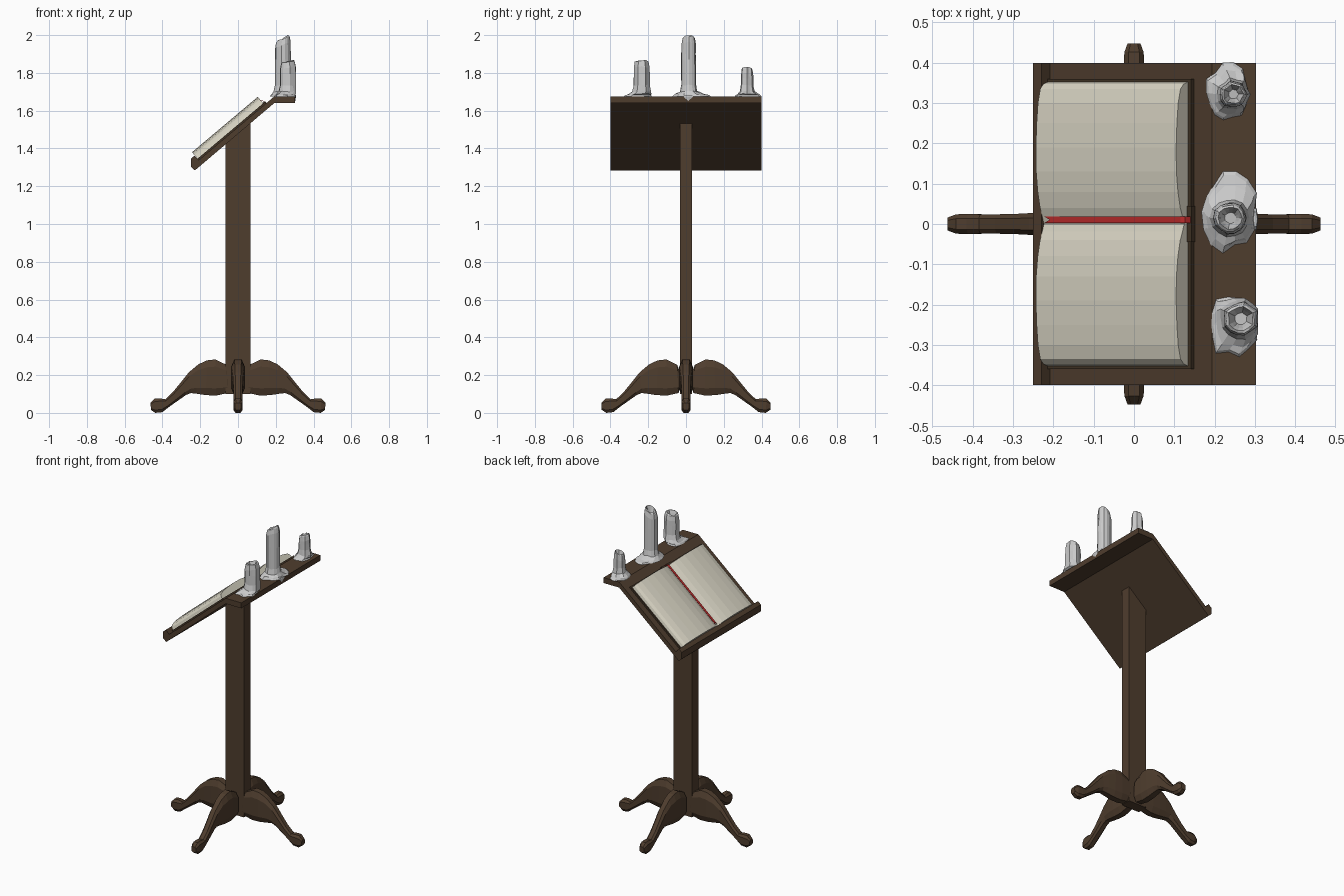
import bpy, bmesh, math, random
from mathutils import Vector

if "Cube" in bpy.data.objects:
    bpy.data.objects.remove(bpy.data.objects["Cube"])


def material(name, rgb):
    m = bpy.data.materials.new(name)
    m.diffuse_color = (*rgb, 1)
    m.use_nodes = True
    m.node_tree.nodes["Principled BSDF"].inputs["Base Color"].default_value = m.diffuse_color
    return m


WOOD = material("dark_wood", (0.078, 0.047, 0.027))
LEATHER = material("book_leather", (0.055, 0.035, 0.02))
PAPER = material("paper", (0.69, 0.66, 0.55))
RED = material("red_cloth", (0.5, 0.025, 0.025))


def build(name, verts, faces, mat=None):
    bm = bmesh.new()
    vs = [bm.verts.new(v) for v in verts]
    for f in faces:
        bm.faces.new([vs[i] for i in f])
    bmesh.ops.recalc_face_normals(bm, faces=bm.faces)
    me = bpy.data.meshes.new(name)
    bm.to_mesh(me)
    bm.free()
    ob = bpy.data.objects.new(name, me)
    bpy.context.collection.objects.link(ob)
    if mat:
        me.materials.append(mat)
    return ob


def loft(name, rings, mat=None):
    """Skin closed rings of equal length and cap both ends."""
    n = len(rings[0])
    verts = [v for r in rings for v in r]
    faces = [(k * n + i, k * n + (i + 1) % n, (k + 1) * n + (i + 1) % n, (k + 1) * n + i)
             for k in range(len(rings) - 1) for i in range(n)]
    faces += [tuple(range(n)), tuple(range(len(verts) - n, len(verts)))]
    return build(name, verts, faces, mat)


def xz_prism(name, profile, half, mat):
    return loft(name, [[(x, y, z) for x, z in profile] for y in (-half, half)], mat)


# Post with its top cut to the desk slope
xz_prism("post", [(-0.065, 0.10), (0.065, 0.10), (0.065, 1.545), (-0.065, 1.435)], 0.033, WOOD)

# Sloping desk with book lip, and the level candle shelf behind it
xz_prism("desk_board", [(-0.228, 1.284), (0.193, 1.641), (0.193, 1.676), (-0.208, 1.338),
                        (-0.23, 1.362), (-0.25, 1.345), (-0.25, 1.303)], 0.4, WOOD)
xz_prism("candle_shelf", [(0.193, 1.641), (0.303, 1.641), (0.303, 1.676), (0.193, 1.676)], 0.4, WOOD)

# Four scrolled legs: (top r, top z, bottom r, bottom z, half width)
STATIONS = [(0.042, 0.205, 0.042, 0.135, 0.024), (0.062, 0.255, 0.055, 0.105, 0.034),
            (0.12, 0.283, 0.115, 0.092, 0.036), (0.165, 0.278, 0.17, 0.094, 0.035),
            (0.21, 0.257, 0.222, 0.102, 0.031), (0.26, 0.215, 0.25, 0.105, 0.027),
            (0.30, 0.165, 0.275, 0.095, 0.025), (0.345, 0.11, 0.325, 0.06, 0.024),
            (0.385, 0.072, 0.37, 0.028, 0.024), (0.415, 0.077, 0.40, 0.004, 0.025),
            (0.442, 0.075, 0.437, 0.0, 0.024), (0.463, 0.053, 0.461, 0.016, 0.016)]


def leg(name, angle, shift):
    rings = []
    c, s = math.cos(angle), math.sin(angle)
    for tr, tz, br, bz, w in STATIONS:
        ring = []
        for t, q in ((0, -.55), (0, .55), (.2, 1), (.8, 1), (1, .55), (1, -.55), (.8, -1), (.2, -1)):
            r, z, u = br + (tr - br) * t + shift, bz + (tz - bz) * t, q * w
            ring.append((r * c - u * s, r * s + u * c, z))
        rings.append(ring)
    loft(name, rings, WOOD)


for i, side in enumerate(("right", "back", "left", "front")):
    leg("leg_" + side, i * math.pi / 2, -0.015 * (i % 2))

# Book coordinates: s runs up the slope, h stands off the board
ORIGIN = Vector((-0.208, 0, 1.338))
UP = Vector((0.401, 0, 0.338)).normalized()
OUT = Vector((-UP.z, 0, UP.x))


def on_desk(s, y, h):
    return ORIGIN + UP * s + OUT * h + Vector((0, y, 0))


def book_prism(name, profile, s0, s1, mat):
    return loft(name, [[on_desk(s, y, h) for y, h in profile] for s in (s0, s1)], mat)


# Cover and the two swelling page blocks
book_prism("book_cover", [(-0.36, 0), (0.36, 0), (0.36, 0.01), (-0.36, 0.01)], 0.0, 0.466, LEATHER)
book_prism("book_spine", [(-0.045, 0.0), (0.045, 0.0), (0.045, 0.013), (-0.045, 0.013)], 0.0, 0.47, LEATHER)
PAGE = [(0.018, 0.030), (0.04, 0.039), (0.08, 0.048), (0.13, 0.054), (0.19, 0.055),
        (0.25, 0.052), (0.30, 0.047), (0.335, 0.038), (0.347, 0.026), (0.352, 0.01)]
book_prism("book_pages", [(-y, h) for y, h in reversed(PAGE)] + [(0, 0.024)] + PAGE, 0.0, 0.455, PAPER)

# Ribbon marker with a swallowtail end
path = [(0.01, 0.033), (0.15, 0.034), (0.3, 0.034), (0.452, 0.034), (0.461, 0.028), (0.466, 0.012)]
verts = [on_desk(s + (0.016 if k == 0 and j == 1 else 0), 0.003 + 0.0075 * j, h)
         for k, (s, h) in enumerate(path) for j in range(3)]
faces = [(3 * k + j, 3 * k + j + 1, 3 * k + j + 4, 3 * k + j + 3)
         for k in range(len(path) - 1) for j in range(2)]
ribbon = build("ribbon_marker", verts, faces, RED)
ribbon.modifiers.new("thickness", "SOLIDIFY").thickness = 0.002


# Melted candles: ragged pool, fluted body, slanted hollow rim
def candle(name, x, y, r, top, pool, slant, seed):
    rnd = random.Random(seed)
    n, z0 = 14, 1.675
    flute = [rnd.uniform(0.9, 1.08) for _ in range(n)]
    ragged = [rnd.uniform(0.82, 1.1) for _ in range(n)]
    height = top - z0
    px, py, prx, pry = pool
    rings = []
    for mix, scale, z in ((1, 1, 0), (1, 0.9, 0.008), (0.45, 1.1, 0.014), (0, 1.2, 0.028),
                          (0, 1.02, 0.06), (0, 1, height * 0.6), (0, 0.98, height - 0.035),
                          (0, 0.86, height - 0.006), (0, 0.72, height), (0, 0.55, height - 0.02),
                          (0, 0.35, height - 0.045)):
        ring = []
        for i in range(n):
            a = 2 * math.pi * i / n
            ca, sa = math.cos(a), math.sin(a)
            k = r * scale * flute[i] * rnd.uniform(0.97, 1.03)
            bx, by = x + k * ca, y + k * sa
            qx, qy = px + prx * scale * ragged[i] * ca, py + pry * scale * ragged[i] * sa
            dz = slant * (ca - 1) / 2 * (z > height * 0.7) + (rnd.uniform(-.004, .003) if z > 0.01 else 0)
            ring.append((min(bx + (qx - bx) * mix, 0.308), by + (qy - by) * mix, z0 + z + dz))
        rings.append(ring)
    loft(name, rings)


candle("candle_middle", 0.24, 0.015, 0.041, 2.0, (0.237, 0.03, 0.07, 0.1), 0.03, 4)
candle("candle_front", 0.265, -0.235, 0.043, 1.868, (0.247, -0.253, 0.065, 0.08), 0.012, 8)
candle("candle_back", 0.247, 0.322, 0.033, 1.832, (0.233, 0.325, 0.056, 0.074), 0.015, 15)

# Wax drip hanging over the shelf's rear edge
loft("wax_drip", [[(0.301 + 0.007 * k * math.cos(a), 0.012 + 0.03 * k * math.sin(a), z)
                   for a in (math.pi * i / 3 for i in range(6))]
                  for k, z in ((0.7, 1.684), (1, 1.676), (0.45, 1.66), (0.1, 1.642))])
